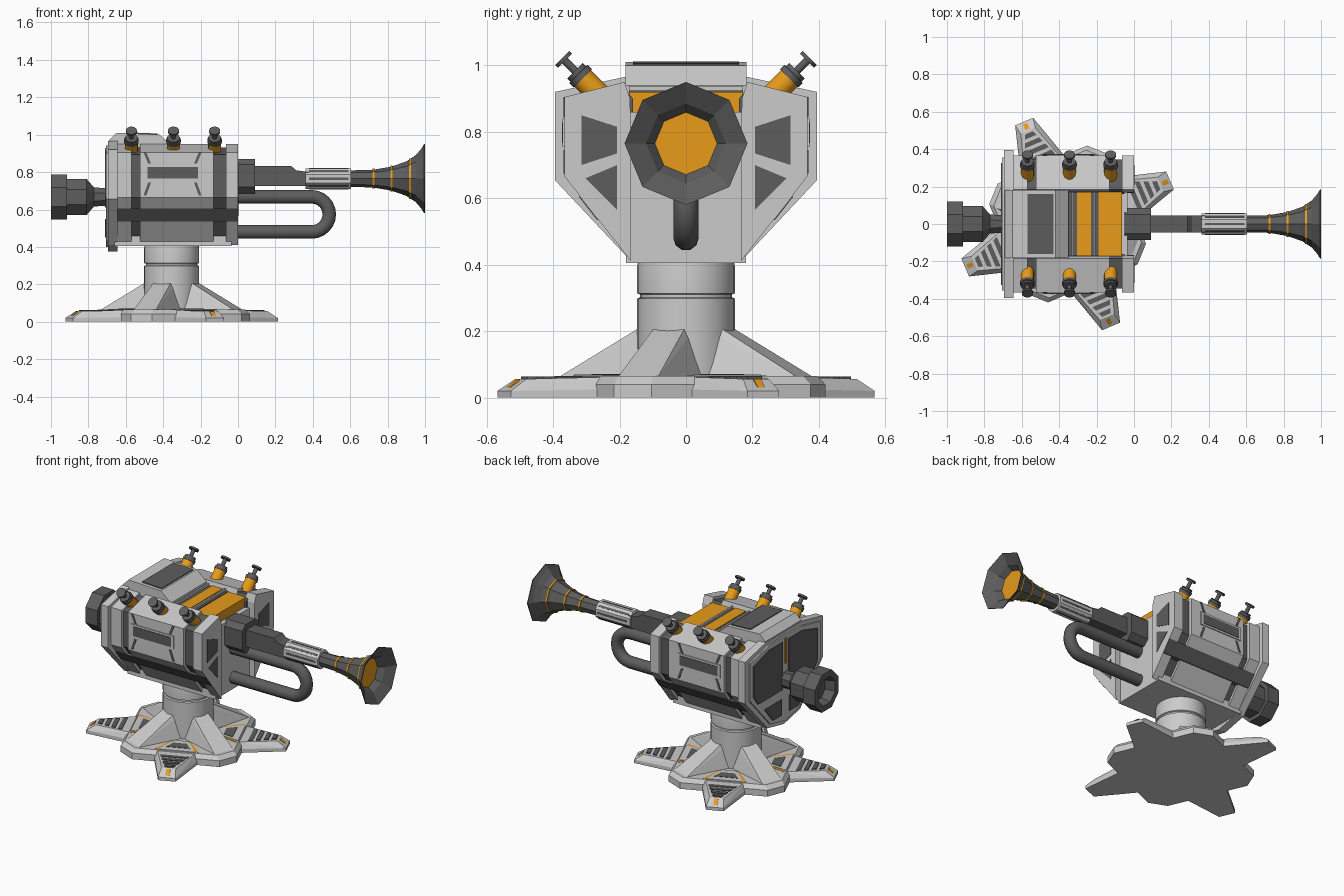
import bpy, bmesh
from math import pi, sin, cos, radians
from mathutils import Vector, Matrix

if "Cube" in bpy.data.objects:
    bpy.data.objects.remove(bpy.data.objects["Cube"])


def material(name, rgb):
    m = bpy.data.materials.new(name)
    m.diffuse_color = (*rgb, 1)
    m.use_nodes = True
    m.node_tree.nodes["Principled BSDF"].inputs["Base Color"].default_value = m.diffuse_color
    return m


DARK = material("dark_metal", (0.11, 0.11, 0.11))
ORANGE = material("orange", (0.8, 0.33, 0.01))
CX = -0.355                      # pedestal axis
BASE = Matrix.Translation((CX, 0, 0))


def finish(bm, name, mat=None, mtx=None, smooth=False):
    bmesh.ops.recalc_face_normals(bm, faces=bm.faces)
    me = bpy.data.meshes.new(name)
    bm.to_mesh(me)
    bm.free()
    ob = bpy.data.objects.new(name, me)
    bpy.context.collection.objects.link(ob)
    if mtx:
        me.transform(mtx)
    if mat:
        me.materials.append(mat)
    if smooth:
        bpy.context.view_layer.objects.active = ob
        ob.select_set(True)
        bpy.ops.object.shade_smooth_by_angle(angle=radians(35))
        ob.select_set(False)
    return ob


def prism(name, axis, pts, a, b, mat=None, mtx=None, s=1):
    """Extrude a 2D outline from a to b along an axis; s=-1 mirrors in y."""
    place = {'x': lambda p, t: (t, s * p[0], p[1]),
             'y': lambda p, t: (p[0], s * t, p[1]),
             'z': lambda p, t: (p[0], s * p[1], t)}[axis]
    bm = bmesh.new()
    lo, hi = ([bm.verts.new(place(p, t)) for p in pts] for t in (a, b))
    n = len(pts)
    bm.faces.new(lo)
    bm.faces.new(hi)
    for i in range(n):
        j = (i + 1) % n
        bm.faces.new((lo[i], lo[j], hi[j], hi[i]))
    return finish(bm, name, mat, mtx)


def rect(u0, u1, v0, v1):
    return [(u0, v0), (u1, v0), (u1, v1), (u0, v1)]


def hull(name, pts, mat=None, mtx=None):
    bm = bmesh.new()
    for p in pts:
        bm.verts.new(p)
    bmesh.ops.convex_hull(bm, input=bm.verts)
    bmesh.ops.dissolve_limit(bm, angle_limit=0.01, verts=bm.verts, edges=bm.edges)
    return finish(bm, name, mat, mtx)


def lathe(name, prof, n, mtx, mat=None, smooth=False):
    """Spin (height, radius) points around local z, capping both ends."""
    bm = bmesh.new()
    rings = [[bm.verts.new((r * cos(2 * pi * i / n), r * sin(2 * pi * i / n), h))
              for i in range(n)] for h, r in prof]
    for A, B in zip(rings, rings[1:]):
        for i in range(n):
            bm.faces.new((A[i], A[i - 1], B[i - 1], B[i]))
    bm.faces.new(rings[0])
    bm.faces.new(rings[-1])
    return finish(bm, name, mat, mtx, smooth)


def along_x(z):
    return Matrix.Translation((0, 0, z)) @ Matrix.Rotation(pi / 2, 4, 'Y')


# Base plate: square with cut corners, bevelled top edge
def cut_square(h, c, z):
    return [(x, y, z) for a in (1, -1) for b in (1, -1)
            for x, y in ((a * h, b * (h - c)), (a * (h - c), b * h))]


turn = BASE @ Matrix.Rotation(radians(23), 4, 'Z')
hull("base_plate", cut_square(.345, .085, 0) + cut_square(.345, .085, .04)
     + cut_square(.325, .08, .065), None, turn)

# Feet, floor inlays and gussets, four of each
for k in range(4):
    m = BASE @ Matrix.Rotation(radians(23 + 90 * k), 4, 'Z')
    hull("foot", [(r, s * w, z) for s in (1, -1) for r, w, z in (
        (.3, .14, 0), (.595, .052, 0), (.3, .14, .025), (.595, .052, .02),
        (.3, .12, .062), (.54, .042, .056))], None, m)
    for i in range(4):
        r = .375 + .043 * i
        w = .085 - .017 * i
        prism("foot_slot", 'z', [(r, -w), (r + .025, -w + .01), (r + .025, w - .01), (r, w)],
              .04, .063, DARK, m)
    hull("foot_lamp", [(r, y, z) for y in (-.012, .012) for r, z in
                       ((.55, .03), (.55, .056), (.583, .03))], ORANGE, m)
    prism("inlay_trim", 'z', [(.19, -.06), (.315, -.13), (.315, .13), (.19, .06)],
          .05, .067, ORANGE, m)
    prism("inlay", 'z', [(.18, -.045), (.32, -.11), (.32, .11), (.18, .045)],
          .05, .069, None, m)
    prism("inlay_vent", 'z', [(.22, -.04), (.28, -.07), (.28, .07), (.22, .04)],
          .05, .071, DARK, m)
    g = m @ Matrix.Rotation(pi / 4, 4, 'Z')
    hull("gusset", [(.08, -.06, .205), (.08, .06, .205), (.14, -.05, .205), (.14, .05, .205),
                    (.08, -.1, .06), (.08, .1, .06), (.39, -.065, .06), (.39, .065, .06)], None, g)

# Pedestal column with seam
lathe("pedestal", [(.05, .147), (.298, .147), (.302, .138), (.31, .138), (.314, .147),
                   (.395, .147), (.43, .14)], 32, BASE, None, True)

# Central core, front throat and top strip
prism("core", 'x', rect(-.18, .18, .405, .86), -.66, -.035)
for x0, x1, z, mat in ((-.35, -.305, .925, DARK), (-.305, -.23, .93, ORANGE),
                       (-.23, -.19, .925, DARK), (-.19, -.065, .92, ORANGE)):
    prism("top_strip", 'x', rect(-.172, .172, .84, z), x0, x1, mat)
for x in (-.33, -.21):
    prism("top_rib", 'x', rect(-.172, .172, .85, .938), x - .005, x + .005)
prism("top_hood", 'y', [(-.69, .85), (-.69, .97), (-.65, 1.01), (-.42, 1.0), (-.35, .94), (-.35, .85)],
      -.182, .182)
prism("hood_panel", 'y', [(-.57, .9), (-.57, 1.012), (-.43, 1.006), (-.43, .9)], -.16, .16, DARK)

# Rear plate
half = [(.165, .41), (.395, .655), (.395, .92), (.185, .965)]
ring = [(0, .375)] + half + [(-y, z) for y, z in reversed(half)]
prism("rear_plate", 'x', ring, -.695, -.645)
prism("rear_plate_inner", 'x', [(y * .9, .68 + (z - .68) * .92) for y, z in ring], -.705, -.69)
prism("rear_slit", 'x', rect(-.008, .008, .77, .93), -.712, -.69, ORANGE)


def slope(z):
    return .165 + .2 * (z - .41) / .255


frame = [(.165, .41), (.365, .665), (.365, .905), (.185, .95), (.168, .9)]
inner = [(.15, .42), (.345, .665), (.345, .893), (.185, .932), (.16, .9)]
for s in (1, -1):
    # Side shell: dark body, light frames and armour
    prism("side_body", 'x', inner, -.65, -.05, DARK, s=s)
    prism("front_frame", 'x', frame, -.065, 0, s=s)
    prism("rear_frame", 'x', frame, -.65, -.57, s=s)
    prism("side_armour", 'x', frame, -.525, -.13, s=s)
    a, b = slope(.535), slope(.605)
    prism("slope_strip", 'x', [(a + .005, .535), (b + .005, .605), (b - .03, .605), (a - .03, .535)],
          -.65, -.002, DARK, s=s)
    # Side vent, frame and corner marks
    prism("vent_frame", 'y', rect(-.5, -.2, .755, .84), .35, .371, s=s)
    prism("side_vent", 'y', rect(-.485, -.215, .767, .828), .35, .374, DARK, s=s)
    for e in (1, -1):
        for z0, z1 in ((.905, .845), (.675, .745)):
            prism("corner_mark", 'y', [(-.35 + e * .155, z0), (-.35 + e * .14, z0),
                                       (-.35 + e * .115, z1), (-.35 + e * .13, z1)],
                  .35, .368, DARK, s=s)
    # Front inlays
    prism("front_inlay_upper", 'x', [(.207, .735), (.315, .7), (.315, .85), (.207, .815)],
          -.02, .003, DARK, s=s)
    prism("front_inlay_lower", 'x', [(.207, .565), (.303, .66), (.207, .7)], -.02, .003, DARK, s=s)
    # Rear windows
    prism("rear_window", 'x', [(.03, .61), (.28, .61), (.325, .67), (.325, .87), (.17, .915), (.03, .915)],
          -.711, -.69, DARK, s=s)
    prism("rear_vent", 'x', [(.04, .45), (.13, .45), (.215, .55), (.04, .55)], -.711, -.69, DARK, s=s)
    # Valves tilted outwards
    for x in (-.57, -.345, -.125):
        m = Matrix.Translation((x, s * .265, .915)) @ Matrix.Rotation(-s * radians(45), 4, 'X')
        lathe("valve_sleeve", [(-.02, .035), (.07, .035)], 16, m, ORANGE, True)
        lathe("valve_cap", [(.065, .039), (.083, .039), (.084, .033), (.097, .033)], 16, m, DARK, True)
        lathe("valve_stem", [(.09, .012), (.14, .012), (.14, .03), (.152, .03)], 12, m, DARK, True)

# Rear knob with hollow end
lathe("rear_knob", [(-.69, .05), (-.77, .055), (-.81, .105), (-.915, .105), (-.915, .13), (-1, .13),
                    (-1, .09), (-.94, .075)], 8,
      along_x(.667) @ Matrix.Rotation(pi / 8, 4, 'Z'), DARK)

# Trumpet barrel
hull("barrel_mount", [(x, y, z) for x in (-.05, .09) for y, z in (
    (.085, .72), (-.085, .72), (.085, .84), (-.085, .84), (.05, .87), (-.05, .87), (.05, .685), (-.05, .685))], DARK)
prism("barrel_rail", 'y', [(.05, .725), (.38, .725), (.38, .8), (.31, .81), (.285, .833), (.05, .833)],
      -.045, .045, DARK)
lathe("barrel_sleeve", [(.36, .06), (.605, .06)], 8, along_x(.765) @ Matrix.Rotation(pi / 8, 4, 'Z'))
for i in range(8):
    m = Matrix.Translation((0, 0, .765)) @ Matrix.Rotation(i * pi / 4, 4, 'X')
    prism("sleeve_groove", 'x', rect(-.006, .006, .04, .0575), .38, .59, DARK, m)

# Bell, rings and orange core
lathe("bell", [(.59, .044), (.72, .047), (.82, .064), (.9, .092), (.95, .125), (.98, .16), (.995, .185),
               (1, .185), (.96, .12), (.9, .075), (.82, .045), (.75, .03)], 8, along_x(.765), DARK)
for x, r in ((.725, .053), (.82, .07), (.92, .108)):
    lathe("bell_ring", [(x - .005, r), (x + .005, r)], 8, along_x(.765), ORANGE)
lathe("bell_core", [(.74, .03), (.775, .03)], 8, along_x(.765), ORANGE)

# U-shaped tuning tube
R = .094
path = [(-.06, .668)] + [(.394 + R * sin(pi * i / 12), .574 + R * cos(pi * i / 12))
                         for i in range(13)] + [(-.06, .48)]
cu = bpy.data.curves.new("u_tube", 'CURVE')
cu.dimensions = '3D'
cu.bevel_depth = .038
cu.bevel_resolution = 3
cu.use_fill_caps = True
sp = cu.splines.new('POLY')
sp.points.add(len(path) - 1)
for p, (x, z) in zip(sp.points, path):
    p.co = (x, 0, z, 1)
cu.materials.append(DARK)
bpy.context.collection.objects.link(bpy.data.objects.new("u_tube", cu))
